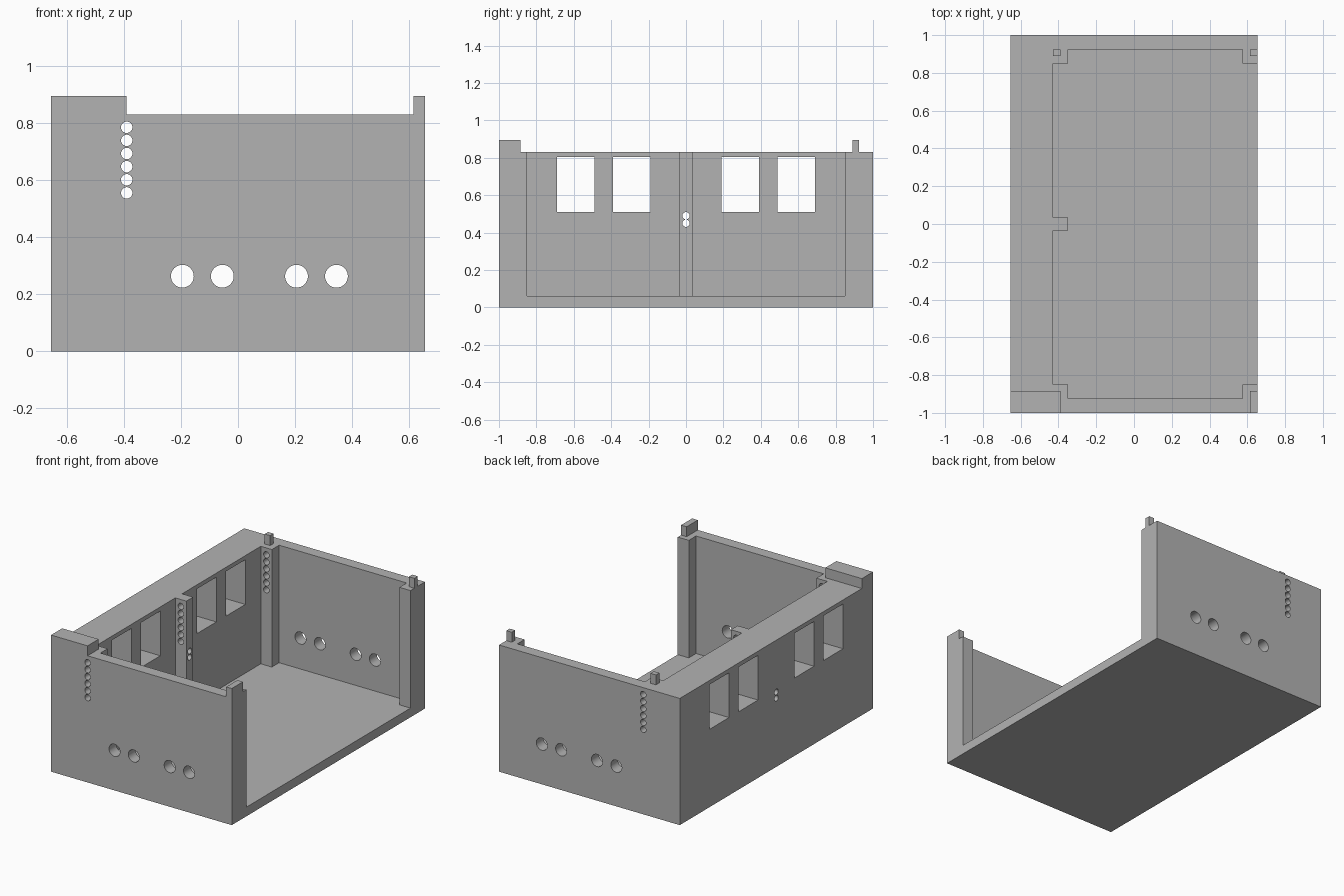
import bpy
import bmesh
from math import pi
from mathutils import Matrix

if "Cube" in bpy.data.objects:
    bpy.data.objects.remove(bpy.data.objects["Cube"], do_unlink=True)

HALF_X, HALF_Y = 0.655, 1.0
FLOOR, WALL_TOP, PEG_TOP = 0.06, 0.83, 0.895
WALL_X, POST_X = -0.43, -0.35      # inner faces of side wall and its posts
END_Y, POST_Y = 0.925, 0.85        # inner faces of end walls and corner posts

grey = bpy.data.materials.new("plain grey")
grey.use_nodes = True
colour = (0.45, 0.45, 0.45, 1)
grey.diffuse_color = colour
grey.node_tree.nodes["Principled BSDF"].inputs["Base Color"].default_value = colour


def finish(name, bm):
    bmesh.ops.recalc_face_normals(bm, faces=bm.faces)
    mesh = bpy.data.meshes.new(name)
    bm.to_mesh(mesh)
    bm.free()
    mesh.materials.append(grey)
    obj = bpy.data.objects.new(name, mesh)
    bpy.context.collection.objects.link(obj)
    return obj


def box(name, x0, x1, y0, y1, z0, z1):
    bm = bmesh.new()
    place = Matrix.Translation(((x0 + x1) / 2, (y0 + y1) / 2, (z0 + z1) / 2))
    size = Matrix.Diagonal((x1 - x0, y1 - y0, z1 - z0, 1))
    bmesh.ops.create_cube(bm, size=1, matrix=place @ size)
    return finish(name, bm)


def prism(name, outline, z0, z1):
    bm = bmesh.new()
    face = bm.faces.new([bm.verts.new((x, y, z0)) for x, y in outline])
    grown = bmesh.ops.extrude_face_region(bm, geom=[face])
    top = [v for v in grown["geom"] if isinstance(v, bmesh.types.BMVert)]
    bmesh.ops.translate(bm, verts=top, vec=(0, 0, z1 - z0))
    return finish(name, bm)


def rod(name, centre, radius, length, axis):
    bm = bmesh.new()
    turn = Matrix.Rotation(pi / 2, 4, "X" if axis == "y" else "Y")
    bmesh.ops.create_cone(bm, cap_ends=True, segments=32, radius1=radius,
                          radius2=radius, depth=length,
                          matrix=Matrix.Translation(centre) @ turn)
    return finish(name, bm)


def cut(target, cutter):
    cutter.hide_render = True
    mod = target.modifiers.new("cut", "BOOLEAN")
    mod.operation = "DIFFERENCE"
    mod.solver = "EXACT"
    mod.object = cutter
    bpy.context.view_layer.objects.active = target
    bpy.ops.object.modifier_apply(modifier=mod.name)
    bpy.data.objects.remove(cutter, do_unlink=True)


# Body: a solid block hollowed out, leaving posts, three walls and the floor
body = box("house_shell", -HALF_X, HALF_X, -HALF_Y, HALF_Y, 0, WALL_TOP)
half = [(0.8, POST_Y), (0.575, POST_Y), (0.575, END_Y), (POST_X, END_Y),
        (POST_X, POST_Y), (WALL_X, POST_Y), (WALL_X, 0.035), (POST_X, 0.035)]
room = half + [(x, -y) for x, y in reversed(half)]
cut(body, prism("room_cutter", room, FLOOR, 1))

# Windows in the side wall
for y in (-0.59, -0.29, 0.29, 0.59):
    cut(body, box("window_cutter", -0.8, -0.4, y - 0.1, y + 0.1, 0.51, 0.803))

# Pair of small holes through the side wall and middle post
for z in (0.45, 0.49):
    cut(body, rod("post_hole_cutter", (-0.5, 0, z), 0.0195, 0.6, "x"))

# Column of small holes through the end walls and posts
for i in range(6):
    cut(body, rod("column_hole_cutter", (-0.39, 0, 0.555 + 0.046 * i), 0.02, 2.4, "y"))

# Large holes low in the end walls
for x in (-0.195, -0.055, 0.205, 0.345):
    cut(body, rod("large_hole_cutter", (x, 0, 0.263), 0.04, 2.4, "y"))

# Pegs and raised corners on the rim
box("back_right_peg", WALL_X, -0.39, 0.89, END_Y, WALL_TOP, PEG_TOP)
box("back_left_peg", 0.615, HALF_X, 0.89, END_Y, WALL_TOP, PEG_TOP)
box("front_right_raised_corner", -HALF_X, -0.39, -HALF_Y, -0.885, WALL_TOP, PEG_TOP)
box("front_left_raised_corner", 0.615, HALF_X, -HALF_Y, -0.885, WALL_TOP, PEG_TOP)

# Smooth hole walls, sharp edges everywhere else
bpy.ops.object.select_all(action="DESELECT")
body.select_set(True)
bpy.context.view_layer.objects.active = body
bpy.ops.object.shade_smooth_by_angle()
